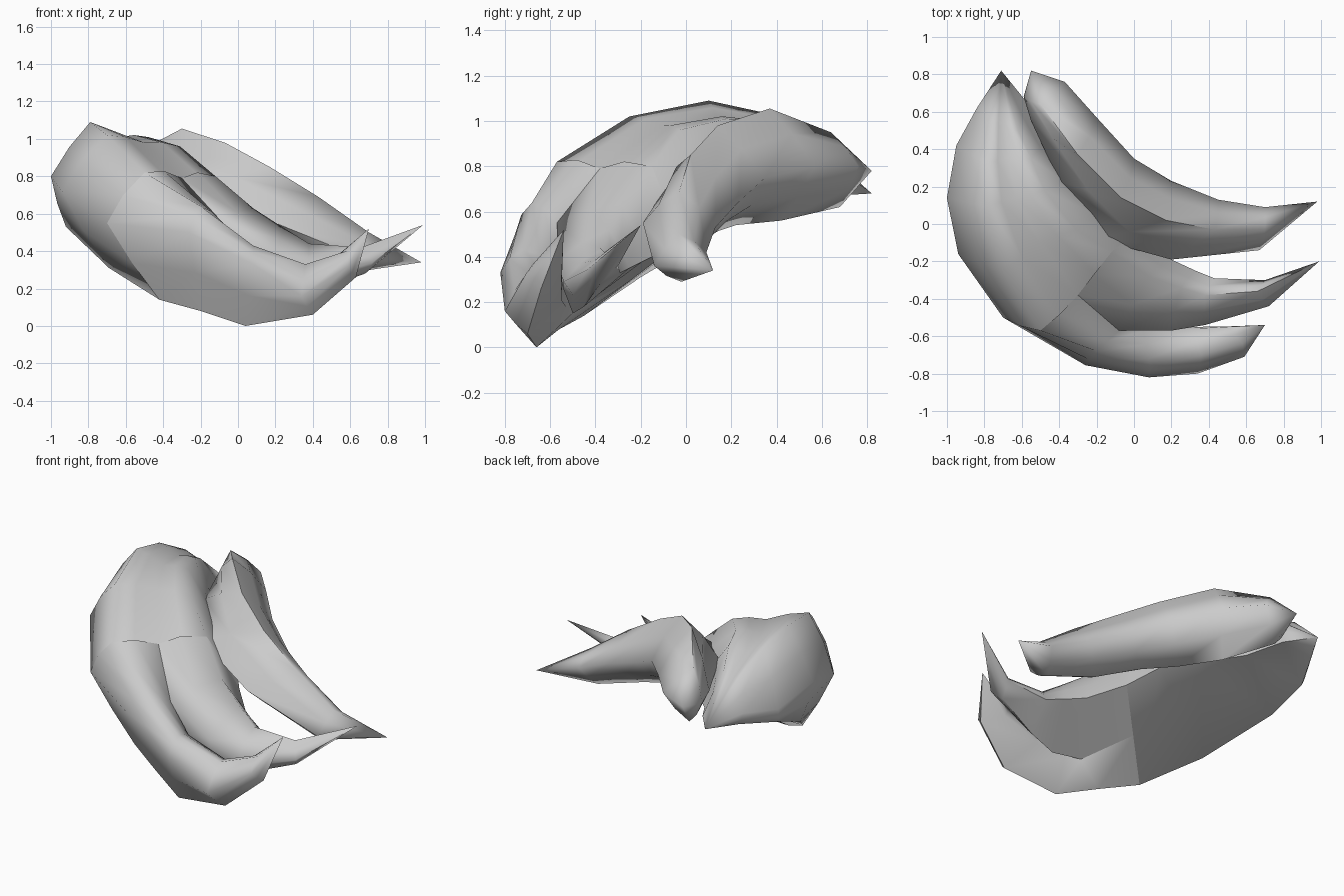
import bpy
import bmesh
import math
from mathutils import Vector

cube = bpy.data.objects.get("Cube")
if cube:
    bpy.data.objects.remove(cube, do_unlink=True)

grey = bpy.data.materials.new("plain grey")
grey.use_nodes = True
colour = (0.6, 0.6, 0.6, 1.0)
grey.diffuse_color = colour
grey.node_tree.nodes["Principled BSDF"].inputs["Base Color"].default_value = colour


def rounded(ring, closed):
    """Add a gently curved midpoint to every side; an open profile keeps a flat underside."""
    points = [Vector(p) for p in ring]
    n = len(points)

    def at(i):
        return points[i % n] if closed else points[min(max(i, 0), n - 1)]

    result = []
    for i, p in enumerate(points):
        result.append(p)
        if closed or i < n - 1:
            pair = p + at(i + 1)
            result.append(pair / 2 + (pair - at(i - 1) - at(i + 2)) / 32)
    return result


def loft(name, rings, start=None, tip=None, closed=False):
    """Skin cross-sections, closing an end with a point where one is given."""
    bm = bmesh.new()
    loops = [[bm.verts.new(p) for p in rounded(r, closed)] for r in rings]
    n = len(loops[0])
    for a, b in zip(loops, loops[1:]):
        for i in range(n):
            j = (i + 1) % n
            bm.faces.new((a[i], a[j], b[j], b[i]))
    for loop, point in ((loops[0], start), (loops[-1], tip)):
        if point:
            apex = bm.verts.new(point)
            for i in range(n):
                bm.faces.new((loop[i], loop[(i + 1) % n], apex))
    bmesh.ops.recalc_face_normals(bm, faces=bm.faces[:])
    mesh = bpy.data.meshes.new(name)
    bm.to_mesh(mesh)
    bm.free()
    mesh.materials.append(grey)
    obj = bpy.data.objects.new(name, mesh)
    bpy.context.collection.objects.link(obj)
    bpy.ops.object.select_all(action="DESELECT")
    obj.select_set(True)
    bpy.context.view_layer.objects.active = obj
    bpy.ops.object.shade_smooth_by_angle(angle=math.radians(80))


# Section where the palm divides into two claws
rim, outer, crest = (-.42, -.45, .14), (-.7, -.5, .55), (-.5, -.57, .82)
inner_crest, inner_rim = (-.12, -.15, .8), (.03, -.03, .46)
valley, under = (-.3, -.38, .79), (-.2, -.24, .3)
fork = (0, -.48, .17)

# Broad curved palm: lower rim, outer bulge, crest, dip, inner crest, inner rim
loft("palm", [
    [(-.82, .63, .67), (-.84, .62, .74), (-.76, .55, .92), (-.69, .54, .89), (-.62, .5, .92), (-.58, .66, .67)],
    [(-.94, .4, .63), (-.95, .42, .72), (-.79, .33, 1.04), (-.67, .35, .98), (-.55, .35, 1), (-.46, .47, .62)],
    [(-.92, .15, .53), (-1, .14, .8), (-.79, .1, 1.09), (-.63, .14, 1.01), (-.48, .18, 1.01), (-.27, .27, .59)],
    [(-.69, -.2, .31), (-.94, -.16, .72), (-.7, -.25, 1.02), (-.5, -.1, .98), (-.31, -.03, .96), (-.1, .12, .56)],
    [rim, outer, crest, valley, inner_crest, inner_rim],
], start=(-.71, .82, .68))

# Front claw: lower rim, outer bulge, top, inner top, inner lower edge
loft("front_claw", [
    [rim, outer, crest, valley, under],
    [(-.2, -.56, .08), (-.26, -.755, .5), (-.2, -.68, .64), (-.08, -.57, .55), fork],
    [(.04, -.66, 0), (.08, -.82, .33), (.08, -.72, .43), (.05, -.57, .37), (.08, -.53, .18)],
    [(.4, -.7, .06), (.34, -.8, .16), (.36, -.7, .33), (.3, -.56, .28), (.28, -.55, .21)],
    [(.63, -.64, .26), (.59, -.71, .32), (.58, -.64, .4), (.5, -.55, .35), (.52, -.55, .3)],
], tip=(.7, -.54, .52))

# Middle claw: outer lower edge, outer top, top, inner rim
loft("middle_claw", [
    [under, valley, inner_crest, inner_rim],
    [fork, (-.08, -.57, .55), (.08, -.28, .63), (.2, -.19, .38)],
    [(.2, -.5, .15), (.2, -.57, .38), (.25, -.34, .52), (.33, -.25, .35)],
    [(.4, -.45, .18), (.38, -.54, .29), (.38, -.38, .44), (.43, -.29, .33)],
    [(.68, -.38, .28), (.72, -.44, .34), (.66, -.36, .42), (.7, -.3, .36)],
], tip=(.99, -.2, .54))

# Separate rear claw: front edge, top, back edge, underside
loft("rear_claw", [
    [(-.59, .68, .76), (-.5, .64, .95), (-.37, .76, .8), (-.5, .68, .62)],
    [(-.55, .55, .78), (-.3, .37, 1.055), (-.2, .57, .8), (-.32, .42, .56)],
    [(-.4, .23, .82), (-.07, .14, .98), (0, .35, .75), (-.15, .22, .54)],
    [(-.2, -.08, .72), (.17, .02, .85), (.2, .23, .64), (.05, .1, .5)],
    [(.2, -.19, .55), (.43, -.03, .69), (.45, .13, .53), (.3, 0, .4)],
    [(.67, -.14, .36), (.7, -.03, .5), (.7, .09, .42), (.64, -.02, .29)],
], start=(-.55, .82, .78), tip=(.98, .12, .34), closed=True)
